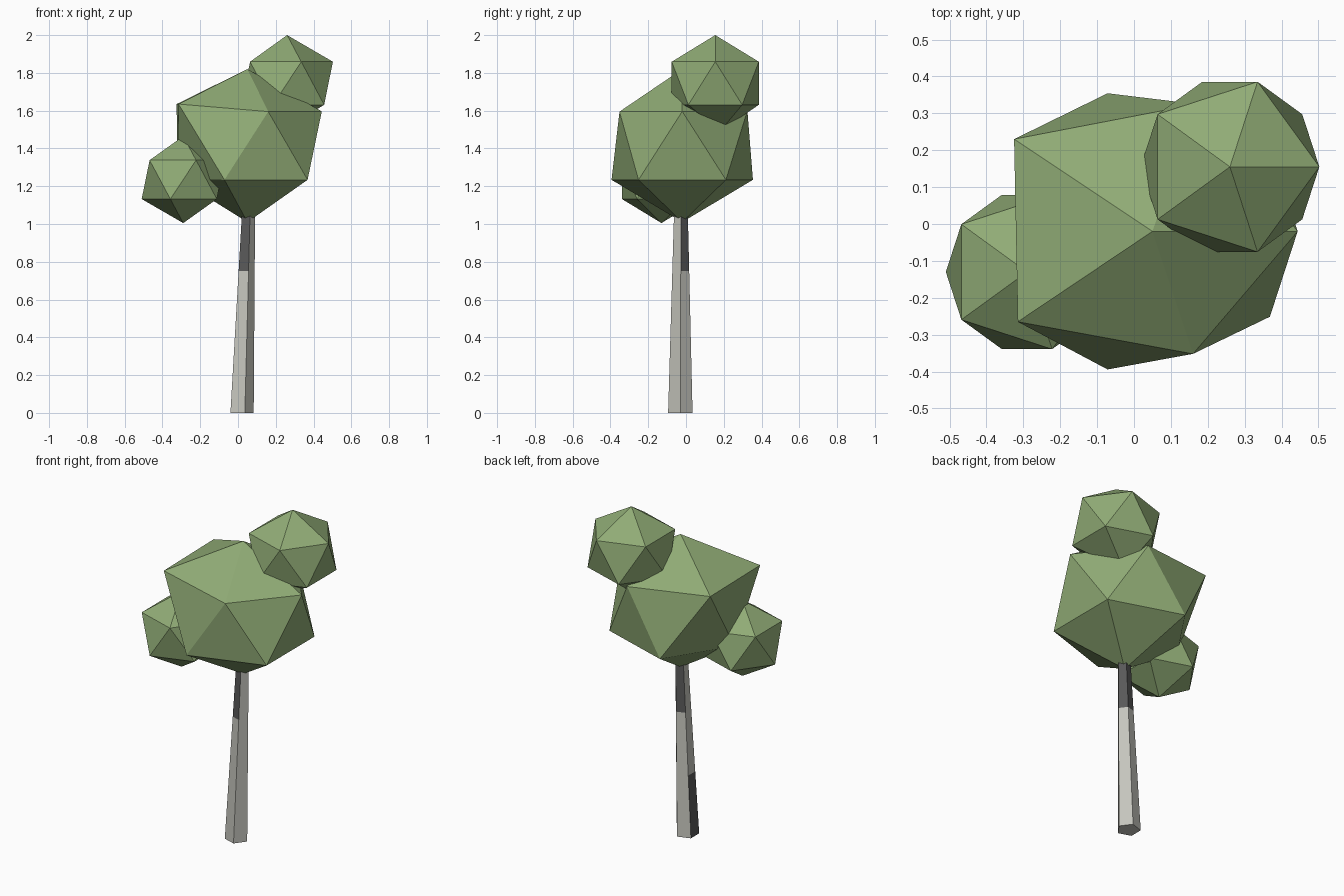
import bpy, bmesh
from math import cos, sin, radians
from mathutils import Matrix, Vector

cube = bpy.data.objects.get("Cube")
if cube:
    bpy.data.objects.remove(cube, do_unlink=True)


def material(name, rgb):
    mat = bpy.data.materials.new(name)
    mat.use_nodes = True
    color = (*rgb, 1)
    mat.diffuse_color = color
    bsdf = mat.node_tree.nodes["Principled BSDF"]
    bsdf.inputs["Base Color"].default_value = color
    bsdf.inputs["Roughness"].default_value = 0.9
    return mat


leaf_green = material("leaf green", (0.28, 0.41, 0.18))
bark_light = material("light bark", (0.56, 0.56, 0.51))
bark_dark = material("dark bark", (0.1, 0.1, 0.1))


def finish(name, bm, mats):
    bmesh.ops.recalc_face_normals(bm, faces=bm.faces)
    mesh = bpy.data.meshes.new(name)
    bm.to_mesh(mesh)
    bm.free()
    for mat in mats:
        mesh.materials.append(mat)
    obj = bpy.data.objects.new(name, mesh)
    bpy.context.collection.objects.link(obj)
    return obj


def foliage(name, center, width, height, corners=()):
    """Twenty-sided leaf clump; listed corners pull the nearest vertex."""
    bm = bmesh.new()
    bmesh.ops.create_icosphere(bm, subdivisions=1, radius=1)
    shape = Matrix.Translation(center) @ Matrix.Diagonal((width, width, height, 1))
    bm.transform(shape)
    for corner in corners:
        target = Vector(corner)
        min(bm.verts, key=lambda v: (v.co - target).length).co = target
    return finish(name, bm, [leaf_green])


# Leaf clumps
foliage("main_foliage", (0.05, -0.02, 1.415), 0.44, 0.405, [
    (-0.325, 0.23, 1.635), (-0.315, -0.265, 1.635),
    (0.16, -0.352, 1.595), (0.17, 0.325, 1.6),
    (-0.32, -0.01, 1.24)])
foliage("upper_foliage", (0.26, 0.155, 1.745), 0.271, 0.255,
        [(0.225, 0.18, 1.49)])
foliage("lower_foliage", (-0.29, -0.13, 1.235), 0.246, 0.23)

# Tapered, leaning five-sided trunk with dark bark patches
SIDES = 5
LEVELS = (0, 0.375, 0.75, 1.06)
bm = bmesh.new()
rings = []
for z in LEVELS:
    middle = Vector((0.015, -0.03, 0)).lerp(Vector((0.05, -0.027, 0)), z)
    radius = 0.068 - 0.028 * z
    rings.append([bm.verts.new((middle.x + radius * cos(radians(72 * i)),
                                middle.y + radius * sin(radians(72 * i)), z))
                  for i in range(SIDES)])
for level in range(len(LEVELS) - 1):
    for i in range(SIDES):
        j = (i + 1) % SIDES
        face = bm.faces.new((rings[level][i], rings[level][j],
                             rings[level + 1][j], rings[level + 1][i]))
        top_patch = level == 2 and i in (0, 1, 3)
        base_patch = level == 0 and i == 2
        face.material_index = int(top_patch or base_patch)
bm.faces.new(rings[0])
bm.faces.new(rings[-1])
finish("trunk", bm, [bark_light, bark_dark])
